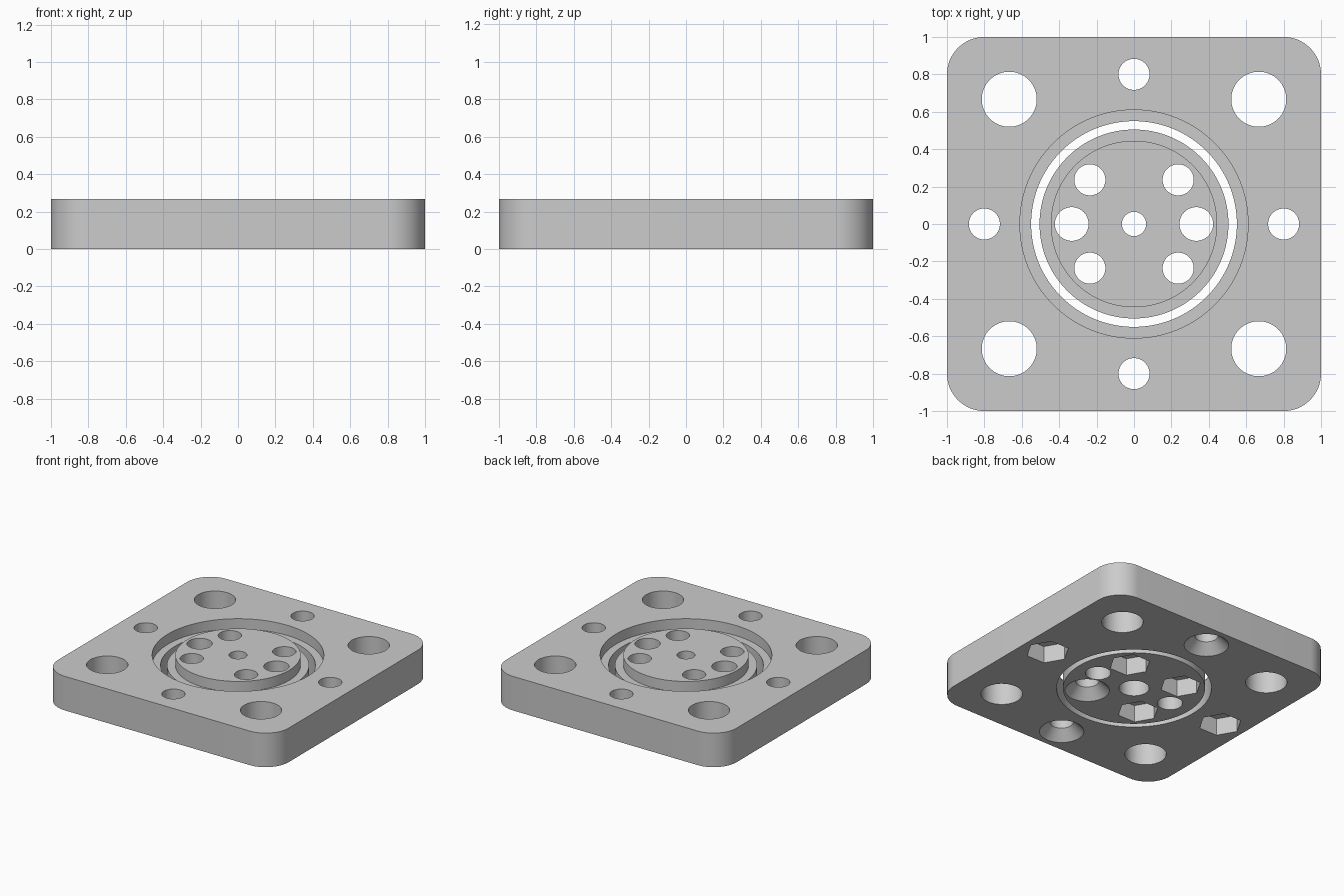
import bpy, bmesh, math

if "Cube" in bpy.data.objects:
    bpy.data.objects.remove(bpy.data.objects["Cube"], do_unlink=True)

T = 0.267           # plate thickness
LEDGE = T - 0.08    # height of the groove ledges
HALF = T / 2        # pocket depth
LOW, HIGH = -0.1, T + 0.1   # cutter overshoot

gray = bpy.data.materials.new("light_gray")
gray.use_nodes = True
gray.diffuse_color = (0.6, 0.6, 0.6, 1)
gray.node_tree.nodes["Principled BSDF"].inputs["Base Color"].default_value = (0.6, 0.6, 0.6, 1)


def finish(name, bm):
    bmesh.ops.recalc_face_normals(bm, faces=bm.faces)
    mesh = bpy.data.meshes.new(name)
    bm.to_mesh(mesh)
    bm.free()
    mesh.materials.append(gray)
    obj = bpy.data.objects.new(name, mesh)
    bpy.context.collection.objects.link(obj)
    return obj


def lathe(name, profile, at=(0, 0), sides=64):
    """Closed turned solid from (radius, height) pairs, bottom to top."""
    bm = bmesh.new()
    rings = []
    for r, z in profile:
        angles = [math.tau * i / sides for i in range(sides)]
        rings.append([bm.verts.new((at[0] + r * math.cos(a), at[1] + r * math.sin(a), z))
                      for a in angles])
    for a, b in zip(rings, rings[1:]):
        for i in range(sides):
            j = (i + 1) % sides
            bm.faces.new((a[i], a[j], b[j], b[i]))
    bm.faces.new(rings[0][::-1])
    bm.faces.new(rings[-1])
    return finish(name, bm)


def rounded_plate(name, half, radius, height, steps=16):
    bm = bmesh.new()
    verts = []
    for q in range(4):
        mid = math.pi / 4 + q * math.pi / 2
        cx = math.copysign(half - radius, math.cos(mid))
        cy = math.copysign(half - radius, math.sin(mid))
        for i in range(steps + 1):
            a = (q + i / steps) * math.pi / 2
            verts.append(bm.verts.new((cx + radius * math.cos(a), cy + radius * math.sin(a), 0)))
    face = bm.faces.new(verts)
    top = bmesh.ops.extrude_face_region(bm, geom=[face])["geom"]
    bmesh.ops.translate(bm, vec=(0, 0, height),
                        verts=[v for v in top if isinstance(v, bmesh.types.BMVert)])
    return finish(name, bm)


def cut(obj, cutter):
    mod = obj.modifiers.new("cut", 'BOOLEAN')
    mod.operation = 'DIFFERENCE'
    mod.solver = 'EXACT'
    mod.object = cutter
    bpy.context.view_layer.objects.active = obj
    bpy.ops.object.modifier_apply(modifier=mod.name)
    bpy.data.objects.remove(cutter, do_unlink=True)


def hole(obj, at, r):
    cut(obj, lathe("hole_cutter", [(r, LOW), (r, HIGH)], at))


def nut_hole(obj, at, r, hex_r):
    hole(obj, at, r)
    cut(obj, lathe("nut_cutter", [(hex_r, LOW), (hex_r, HALF)], at, 6))


def countersunk_hole(obj, at, r, rim):
    cut(obj, lathe("sink_cutter", [(rim, LOW), (rim, 0), (r, rim - r), (r, HIGH)], at))


# Outer plate with stepped round opening
plate = rounded_plate("outer_plate", 1, 0.2, T)
cut(plate, lathe("opening_cutter",
                 [(0.55, LOW), (0.55, LEDGE), (0.61, LEDGE), (0.61, HIGH)], sides=128))

# Corner holes, nut holes and countersunk holes
for sx in (-1, 1):
    for sy in (-1, 1):
        hole(plate, (sx * 0.667, sy * 0.667), 0.147)
    nut_hole(plate, (sx * 0.8, 0), 0.083, 0.155)
    countersunk_hole(plate, (0, sx * 0.8), 0.083, 0.158)

# Center disc with matching ledge
disc = lathe("center_disc", [(0.505, 0), (0.505, LEDGE), (0.445, LEDGE), (0.445, T)], sides=128)
cut(disc, lathe("bore_cutter", [(0.107, LOW), (0.107, HALF), (0.065, HALF), (0.065, HIGH)]))
for sx in (-1, 1):
    hole(disc, (sx * 0.333, 0), 0.09)
for sx, sy in ((1, 1), (-1, 1), (-1, -1)):
    nut_hole(disc, (sx * 0.236, sy * 0.236), 0.083, 0.148)
countersunk_hole(disc, (0.236, -0.236), 0.083, 0.158)

# Smooth round walls, sharp edges
for obj in (plate, disc):
    bpy.ops.object.select_all(action='DESELECT')
    obj.select_set(True)
    bpy.context.view_layer.objects.active = obj
    bpy.ops.object.shade_smooth_by_angle(angle=math.radians(30))
